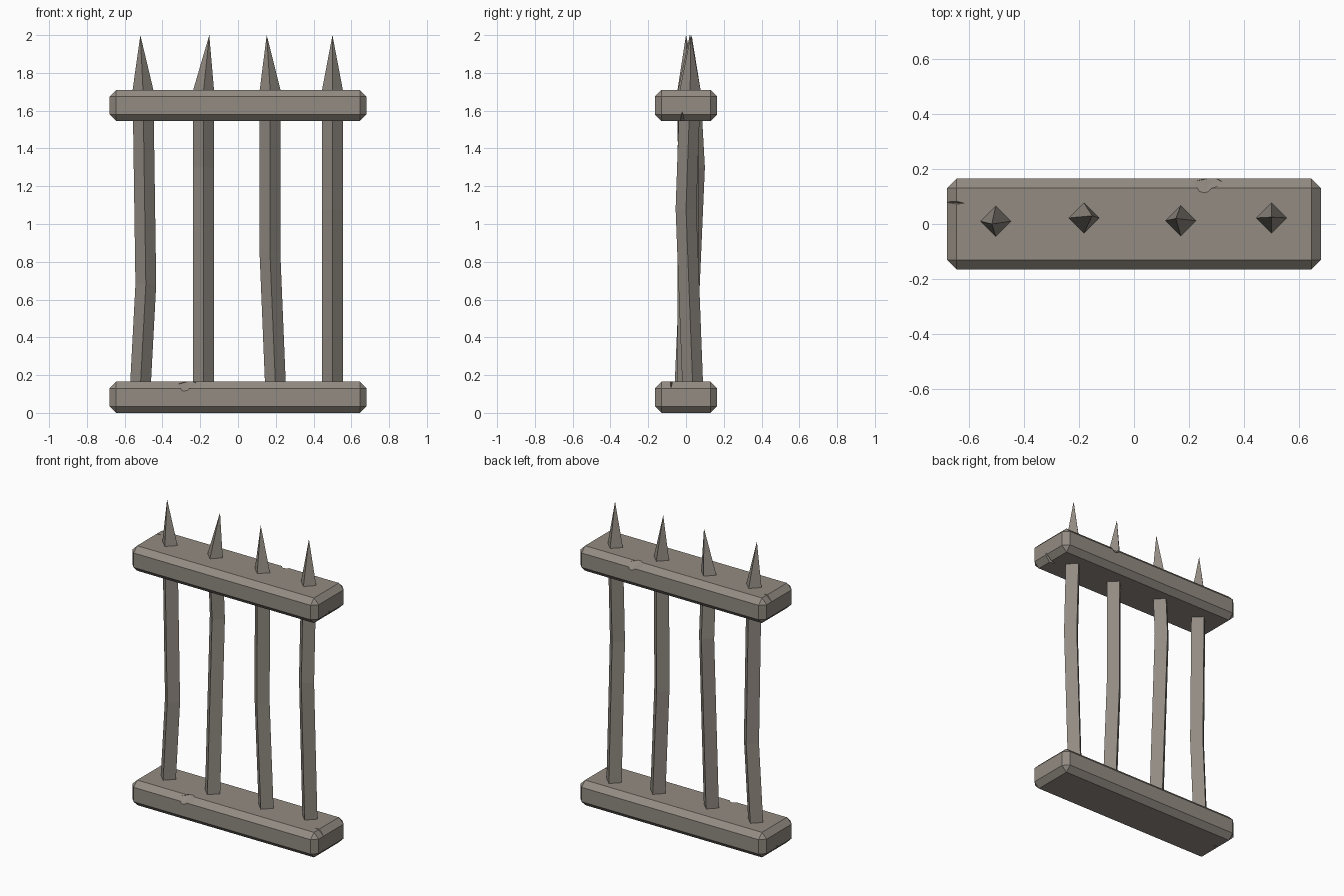
import bpy, bmesh, math
from mathutils import Matrix, Vector

if "Cube" in bpy.data.objects:
    bpy.data.objects.remove(bpy.data.objects["Cube"])

iron = bpy.data.materials.new("weathered grey iron")
iron.diffuse_color = (0.29, 0.26, 0.225, 1)
iron.use_nodes = True
iron.node_tree.nodes["Principled BSDF"].inputs["Base Color"].default_value = iron.diffuse_color


def make_object(name, bm):
    bmesh.ops.recalc_face_normals(bm, faces=bm.faces)
    mesh = bpy.data.meshes.new(name)
    bm.to_mesh(mesh)
    bm.free()
    mesh.materials.append(iron)
    obj = bpy.data.objects.new(name, mesh)
    bpy.context.collection.objects.link(obj)
    return obj


def chip_cutter(name, points, turn):
    """Small convex wedge used to knock a chip out of a rail."""
    bm = bmesh.new()
    for p in points:
        bm.verts.new(turn @ Vector(p))
    bmesh.ops.convex_hull(bm, input=bm.verts)
    obj = make_object(name, bm)
    obj.hide_render = True
    obj.hide_set(True)
    return obj


# Chips in a rail: front top edge, right end top, left end bottom
CHIPS = [
    [(-0.29, -0.17, 0.11), (-0.25, -0.108, 0.17), (-0.33, -0.148, 0.148),
     (-0.2, -0.15, 0.15), (-0.27, -0.21, 0.22)],
    [(0.605, -0.075, 0.172), (0.69, -0.08, 0.122),
     (0.69, -0.1, 0.185), (0.69, -0.06, 0.185)],
    [(-0.605, 0.02, -0.004), (-0.69, 0.02, 0.055),
     (-0.69, 0.05, -0.02), (-0.69, -0.01, -0.02)],
]


def make_rail(name, z, angle):
    """Chamfered bar with three chips, turned about z."""
    turn = Matrix.Translation((0, 0, z)) @ Matrix.Rotation(angle, 4, 'Z')
    bm = bmesh.new()
    bmesh.ops.create_cube(bm, size=1)
    bmesh.ops.scale(bm, vec=(1.36, 0.33, 0.165), verts=bm.verts)
    bmesh.ops.translate(bm, vec=(0, 0, 0.0825), verts=bm.verts)
    bmesh.ops.bevel(bm, geom=bm.edges[:], offset=0.035, segments=1,
                    affect='EDGES', profile=0.5)
    bm.transform(turn)
    rail = make_object(name, bm)
    for i, points in enumerate(CHIPS):
        cut = rail.modifiers.new(f"chip_{i + 1}", 'BOOLEAN')
        cut.operation = 'DIFFERENCE'
        cut.solver = 'EXACT'
        cut.object = chip_cutter(f"{name}_chip_cutter_{i + 1}", points, turn)
    return rail


make_rail("bottom_rail", 0, 0)
make_rail("top_rail", 1.545, math.pi)


def make_bar(name, path, tip):
    """Four-sided bar, lofted along path, ending in a spike."""
    bm = bmesh.new()
    rings = []
    for x, y, z in path:
        rings.append([bm.verts.new((x + 0.055 * math.cos(k * math.pi / 2),
                                    y + 0.055 * math.sin(k * math.pi / 2), z))
                      for k in range(4)])
    apex = bm.verts.new(tip)
    bm.faces.new(rings[0][::-1])
    for k in range(4):
        n = (k + 1) % 4
        for a, b in zip(rings, rings[1:]):
            bm.faces.new((a[k], a[n], b[n], b[k]))
        bm.faces.new((rings[-1][k], rings[-1][n], apex))
    return make_object(name, bm)


# Bent bars: foot, bend, spike base; then spike tip
make_bar("bar_1", [(-0.52, 0.01, 0.08), (-0.488, 0.015, 0.68),
                   (-0.503, 0.01, 1.71)], (-0.517, 0.0, 2.0))
make_bar("bar_2", [(-0.182, -0.008, 0.08), (-0.182, 0.045, 1.3),
                   (-0.182, 0.022, 1.71)], (-0.152, 0.03, 2.0))
make_bar("bar_3", [(0.201, 0.01, 0.08), (0.169, 0.01, 0.85),
                   (0.17, 0.012, 1.71)], (0.152, 0.02, 2.0))
make_bar("bar_4", [(0.5, 0.038, 0.08), (0.5, 0.0, 1.08),
                   (0.5, 0.022, 1.71)], (0.5, 0.025, 2.0))
